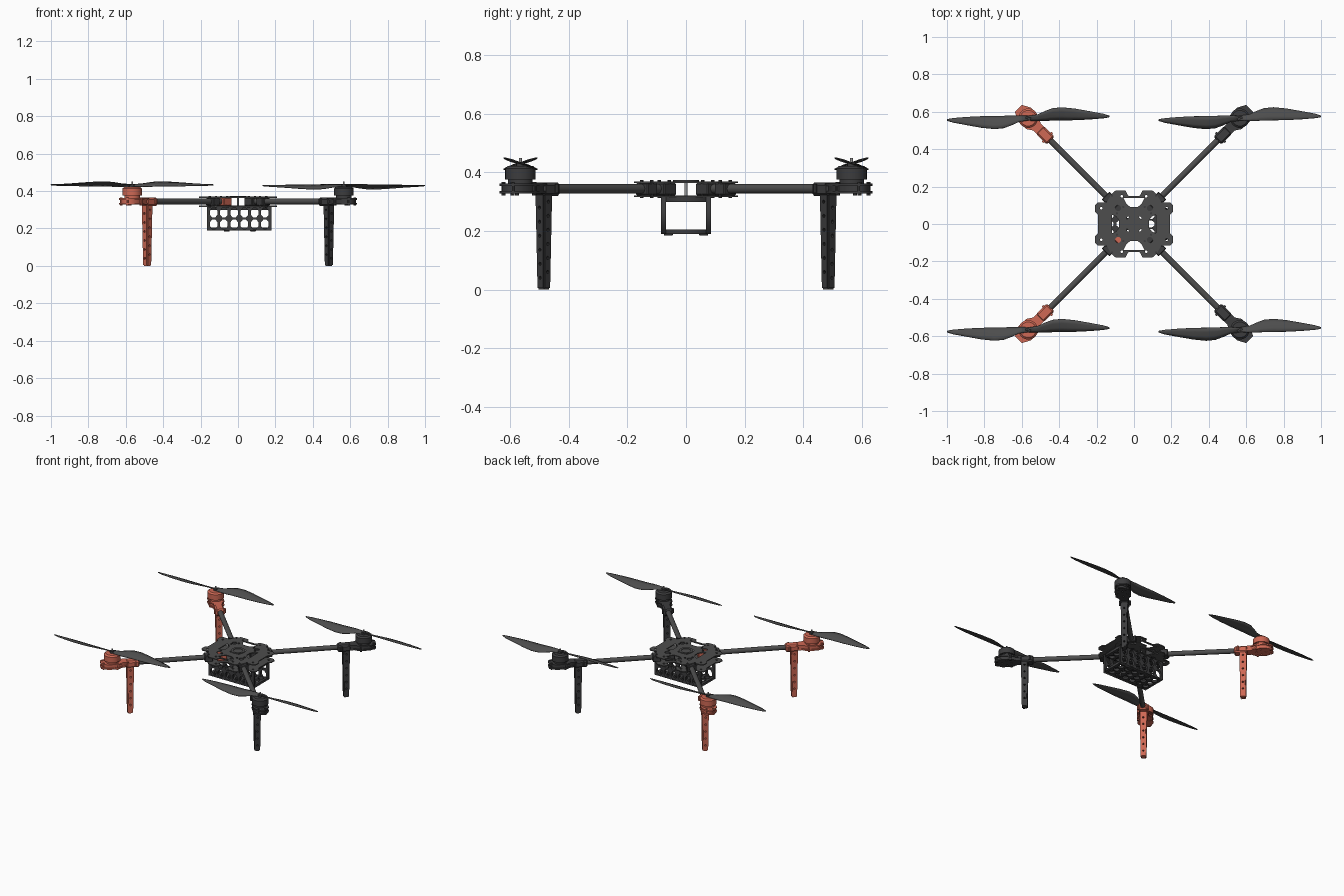
import bpy, bmesh, math
from math import pi, cos, sin
from mathutils import Matrix, Vector

cube = bpy.data.objects.get("Cube")
if cube:
    bpy.data.objects.remove(cube)


def material(name, rgb):
    m = bpy.data.materials.new(name)
    m.use_nodes = True
    m.diffuse_color = (*rgb, 1)
    m.node_tree.nodes["Principled BSDF"].inputs["Base Color"].default_value = (*rgb, 1)
    return m


CARBON = material("carbon grey", (0.075, 0.075, 0.075))
BLACK = material("black plastic", (0.045, 0.045, 0.047))
RED = material("coral red", (0.62, 0.14, 0.09))
STEEL = material("steel", (0.3, 0.3, 0.3))


def add(name, mesh, mat, matrix=Matrix(), smooth=False):
    mesh.transform(matrix)
    mesh.materials.clear()
    mesh.materials.append(mat)
    ob = bpy.data.objects.new(name, mesh)
    bpy.context.collection.objects.link(ob)
    if smooth:
        bpy.ops.object.select_all(action="DESELECT")
        ob.select_set(True)
        bpy.context.view_layer.objects.active = ob
        bpy.ops.object.shade_smooth_by_angle(angle=0.7)
    return ob


def plate(name, loops, z0, z1, mat, matrix=Matrix()):
    """Flat outline with holes, extruded from z0 to z1."""
    cu = bpy.data.curves.new(name, "CURVE")
    cu.dimensions, cu.fill_mode, cu.extrude = "2D", "BOTH", (z1 - z0) / 2
    for loop in loops:
        sp = cu.splines.new("POLY")
        sp.points.add(len(loop) - 1)
        for p, (x, y) in zip(sp.points, loop):
            p.co = (x, y, 0, 1)
        sp.use_cyclic_u = True
    tmp = bpy.data.objects.new(name, cu)
    bpy.context.collection.objects.link(tmp)
    dg = bpy.context.evaluated_depsgraph_get()
    mesh = bpy.data.meshes.new_from_object(tmp.evaluated_get(dg))
    bpy.data.objects.remove(tmp)
    return add(name, mesh, mat, matrix @ Matrix.Translation((0, 0, (z0 + z1) / 2)))


def cylinder(name, a, b, r, mat, matrix=Matrix(), r2=None, sides=24):
    a, b = Vector(a), Vector(b)
    bm = bmesh.new()
    bmesh.ops.create_cone(bm, cap_ends=True, segments=sides, radius1=r,
                          radius2=r if r2 is None else r2, depth=(b - a).length)
    rot = (b - a).to_track_quat("Z", "Y").to_matrix().to_4x4()
    bm.transform(Matrix.Translation((a + b) / 2) @ rot)
    mesh = bpy.data.meshes.new(name)
    bm.to_mesh(mesh)
    return add(name, mesh, mat, matrix, True)


def block(name, lo, hi, mat, matrix=Matrix(), bevel=0.004):
    lo, hi = Vector(lo), Vector(hi)
    bm = bmesh.new()
    bmesh.ops.create_cube(bm, size=1)
    bm.transform(Matrix.Translation((lo + hi) / 2) @ Matrix.Diagonal((*(hi - lo), 1)))
    if bevel:
        bmesh.ops.bevel(bm, geom=bm.edges[:], offset=bevel, segments=1, affect="EDGES")
    mesh = bpy.data.meshes.new(name)
    bm.to_mesh(mesh)
    return add(name, mesh, mat, matrix)


def circle(x, y, r, n=12, ry=None):
    return [(x + r * cos(2 * pi * (i + .5) / n), y + (ry or r) * sin(2 * pi * (i + .5) / n))
            for i in range(n)]


def mirror4(q):
    """Complete a first-quadrant outline that runs from the y axis to the x axis."""
    half = q + [(x, -y) for x, y in reversed(q)]
    return half + [(-x, y) for x, y in reversed(half)]


# Centre plates
outline = mirror4([(.03, .15), (.045, .178), (.10, .178), (.125, .155), (.145, .115),
                   (.195, .115), (.208, .1), (.208, .065), (.192, .05), (.192, .02)])
holes = [circle(sx * x, sy * y, r) for sx in (1, -1) for sy in (1, -1)
         for x, y, r in ((.085, .085, .016), (.065, .148, .007), (.175, .085, .007), (.03, .03, .01))]
for s in (1, -1):
    holes.append([(-.055, s * .138), (.055, s * .138), (.04, s * .108), (.022, s * .092),
                  (-.022, s * .092), (-.04, s * .108)])
    holes.append([(s * .118, -.05), (s * .118, .05), (s * .095, .04), (s * .08, .018),
                  (s * .08, -.018), (s * .095, -.04)])
plate("top_plate", [outline] + holes, .364, .37, CARBON)
plate("bottom_plate", [outline] + holes, .316, .322, CARBON)
plate("center_ring", [circle(0, 0, .045, 24), circle(0, 0, .03, 24)], .37, .374, CARBON)
cylinder("center_standoff", (0, 0, .32), (0, 0, .366), .005, STEEL, sides=12)

# Battery tray: perforated walls, open ends
X0, X1, YW, Z0, Z1, T = -.166, .18, .085, .19, .316, .016
cols = [X0 + .036 + i * (X1 - X0 - .072) / 5 for i in range(6)]


def rect(y0, y1):
    return [(X0, y0), (X1, y0), (X1, y1), (X0, y1)]


upright = Matrix.Rotation(pi / 2, 4, "X")
wall = [rect(Z0, Z1)] + [circle(x, z, .022, 8, .027) for x in cols for z in (.223, .284)]
floor = [rect(-YW + T, YW - T)] + [circle(x, y, .021, 8, .019) for x in cols for y in (-.044, 0, .044)]
plate("tray_front_wall", wall, YW - T, YW, BLACK, upright)
plate("tray_back_wall", wall, -YW, -YW + T, BLACK, upright)
plate("tray_floor", floor, Z0, Z0 + T, BLACK)
plate("tray_roof", floor, Z1 - T, Z1, BLACK)
for x in (-.06, .08):
    for y in (-.06, .06):
        block("tray_foot", (x - .015, y - .015, .184), (x + .015, y + .015, .192), BLACK, bevel=.002)

# Propeller blade stations: distance, straight edge, bulging edge
STATIONS = [(.0, -.012, .012), (.05, -.014, .02), (.09, -.014, .038), (.13, -.012, .053),
            (.18, -.011, .058), (.25, -.01, .051), (.33, -.006, .037), (.40, 0, .024),
            (.428, .005, .015), (.435, .008, .011)]


def propeller(x, y, pitch):
    bm = bmesh.new()
    for turn in (1, -1):
        rows = []
        for s, lo, hi in STATIONS:
            k = pitch * (.45 - .6 * s)
            rows.append([bm.verts.new((turn * s, turn * c, k * c + .003 * sin(pi * t)))
                         for t in (0, .33, .67, 1) for c in (lo + (hi - lo) * t,)])
        for a, b in zip(rows, rows[1:]):
            for i in range(3):
                bm.faces.new((a[i], b[i], b[i + 1], a[i + 1]))
    mesh = bpy.data.meshes.new("propeller")
    bm.to_mesh(mesh)
    ob = add("propeller", mesh, CARBON, Matrix.Translation((x, y, .43)), True)
    mod = ob.modifiers.new("thickness", "SOLIDIFY")
    mod.thickness, mod.offset = .004, 0


def leg(mat, M):
    """Tapered post with through holes."""
    bm = bmesh.new()
    bmesh.ops.create_cone(bm, cap_ends=True, segments=4, radius1=.025, radius2=.032, depth=.33)
    bmesh.ops.rotate(bm, verts=bm.verts, matrix=Matrix.Rotation(pi / 4, 3, "Z"))
    bmesh.ops.bevel(bm, geom=bm.edges[:], offset=.005, segments=2, affect="EDGES")
    mesh = bpy.data.meshes.new("leg")
    bm.to_mesh(mesh)
    ob = add("landing_leg", mesh, mat, M @ Matrix.Translation((.687, 0, .165)))
    for i in range(6):
        z = .04 + i * .048
        for a, b in (((.64, 0, z), (.74, 0, z)), ((.687, -.05, z + .02), (.687, .05, z + .02))):
            cut = cylinder("leg_hole_cutter", a, b, .006, mat, M, sides=8)
            cut.hide_render = True
            cut.hide_viewport = True
            mod = ob.modifiers.new("hole", "BOOLEAN")
            mod.operation, mod.object = "DIFFERENCE", cut


# Arms, each built along its own diagonal
MOUNT = [(.70, .028), (.735, .028), (.765, .048), (.83, .05), (.875, .026)]
for sx in (1, -1):
    for sy in (1, -1):
        M = Matrix.Rotation(math.atan2(sy, sx), 4, "Z")
        mat = RED if sx < 0 else BLACK
        inner = RED if sx < 0 and sy < 0 else BLACK
        cylinder("arm_tube", (.09, 0, .344), (.70, 0, .344), .016, CARBON, M)

        # Clamps between the centre plates
        block("inner_clamp", (.075, -.03, .322), (.135, .03, .364), inner, M)
        block("outer_clamp", (.165, -.03, .322), (.215, .03, .364), BLACK, M)
        for v in (-.024, .024):
            for u in (.105, .19):
                cylinder("clamp_bolt", (u, v, .312), (u, v, .375), .006, BLACK, M, sides=8)

        # Leg socket and motor mount
        block("arm_collar", (.63, -.029, .32), (.715, .029, .365), mat, M, .009)
        for v in (-.031, .031):
            cylinder("collar_bolt", (.655, v, .33), (.655, v, .36), .007, mat, M, sides=8)
        mount = MOUNT + [(u, -v) for u, v in reversed(MOUNT)]
        slots = [circle(.8 + .03 * cos(a), .03 * sin(a), .006, 8) for a in (0, pi / 2, pi, 1.5 * pi)]
        plate("motor_mount", [mount] + slots, .328, .337, mat, M)
        plate("motor_mount_top", [mount] + slots, .353, .362, mat, M)
        core = [(.8 + (u - .8) * .88, v * .88) for u, v in mount]
        plate("motor_mount_core", [core, circle(.8, 0, .02)], .337, .353, mat, M)
        for u, v in ((.86, .022), (.86, -.022), (.775, .042), (.775, -.042)):
            cylinder("mount_bolt", (u, v, .322), (u, v, .367), .007, mat, M, sides=8)
        leg(mat, M)

        # Motor and propeller
        c = .8
        cylinder("motor_base", (c, 0, .36), (c, 0, .378), .042, mat, M, sides=32)
        cylinder("motor_bell", (c, 0, .376), (c, 0, .414), .052, mat, M, sides=32)
        cylinder("motor_cap", (c, 0, .414), (c, 0, .423), .052, mat, M, .042, 32)
        cylinder("propeller_hub", (c, 0, .42), (c, 0, .436), .014, BLACK, M)
        cylinder("motor_shaft", (c, 0, .43), (c, 0, .45), .005, STEEL, M, sides=12)
        propeller(sx * .5657, sy * .5657, -sx)
